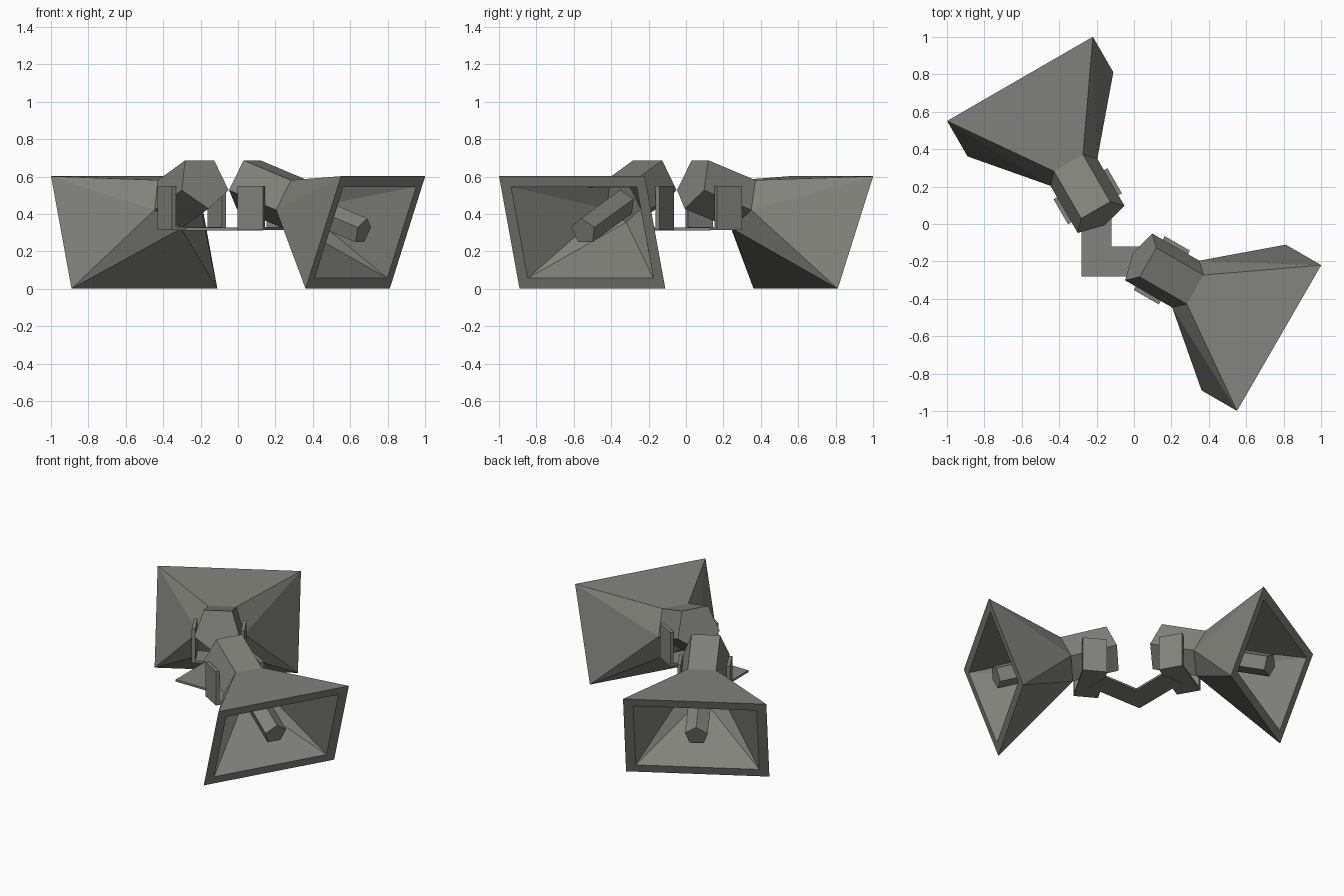
import bpy, bmesh, math
from mathutils import Vector

if "Cube" in bpy.data.objects:
    bpy.data.objects.remove(bpy.data.objects["Cube"])

grey = bpy.data.materials.new("warm grey")
grey.diffuse_color = (0.225, 0.225, 0.205, 1)
grey.use_nodes = True
grey.node_tree.nodes["Principled BSDF"].inputs["Base Color"].default_value = grey.diffuse_color

C20, S20 = math.cos(math.radians(20)), math.sin(math.radians(20))
C30, S30 = math.cos(math.radians(30)), 0.5
T0 = -0.14                       # sideways offset of each horn's axis
REAR = (0.125, 0.572)            # rear centre of the horn (outward, height)


def place(s, t, z, swap):
    """Outward / sideways / height to world; the second horn swaps x and y."""
    x, y = -S30 * s + C30 * t, C30 * s + S30 * t
    return Vector((y, x, z)) if swap else Vector((x, y, z))


def on_axis(d, a, b, swap):
    """Point at distance d along the tilted axis, a sideways, b upwards."""
    return place(REAR[0] + d * C20 + b * S20, T0 + a, REAR[1] - d * S20 + b * C20, swap)


def make(name, bm):
    bmesh.ops.recalc_face_normals(bm, faces=bm.faces)
    me = bpy.data.meshes.new(name)
    bm.to_mesh(me)
    bm.free()
    me.materials.append(grey)
    ob = bpy.data.objects.new(name, me)
    bpy.context.collection.objects.link(ob)


def ring(bm, d, pts, swap):
    return [bm.verts.new(on_axis(d, a, b, swap)) for a, b in pts]


def pentagon(r, start):
    return [(r * math.cos(math.radians(start + 72 * i)),
             r * math.sin(math.radians(start + 72 * i))) for i in range(5)]


def rect(w, h):
    return [(w, h), (-w, h), (-w, -h), (w, -h)]


def bridge(bm, a, b):
    n = len(a)
    for i in range(n):
        bm.faces.new((a[i], a[(i + 1) % n], b[(i + 1) % n], b[i]))


def flare(bm, p, q):
    """Loft from a flat-topped pentagon to a rectangle."""
    tr, tl, sl, bot, sr = p
    for f in ((tr, tl, q[1], q[0]), (tl, sl, q[1]), (sl, q[2], q[1]), (sl, bot, q[2]),
              (bot, q[3], q[2]), (bot, sr, q[3]), (sr, q[0], q[3]), (sr, tr, q[0])):
        bm.faces.new(f)


def prism(name, bottom, top):
    bm = bmesh.new()
    a, b = [[bm.verts.new(p) for p in pts] for pts in (bottom, top)]
    bridge(bm, a, b)
    bm.faces.new(a)
    bm.faces.new(b)
    make(name, bm)


def block(name, s, t, z, swap):
    corners = [(s[0], t[0]), (s[1], t[0]), (s[1], t[1]), (s[0], t[1])]
    prism(name, *[[place(a, T0 + b, h, swap) for a, b in corners] for h in z])


for swap, side in ((False, "back"), (True, "front")):
    # driver body, flared horn, flat rim and hollow inside
    bm = bmesh.new()
    rear = ring(bm, 0, pentagon(0.152, 54), swap)
    throat = ring(bm, 0.31, pentagon(0.152, 54), swap)
    mouth = ring(bm, 0.79, rect(0.45, 0.32), swap)
    lip = ring(bm, 0.79, rect(0.388, 0.26), swap)
    inner = ring(bm, 0.33, pentagon(0.11, 54), swap)
    bm.faces.new(rear)
    bridge(bm, rear, throat)
    flare(bm, throat, mouth)
    bridge(bm, mouth, lip)
    flare(bm, inner, lip)
    bm.faces.new(inner)
    make(side + "_horn", bm)

    # rod inside the mouth
    prism(side + "_horn_rod", *[[on_axis(d, a, b, swap) for a, b in pentagon(0.075, 90)]
                                for d in (0.32, 0.775)])

    # U-shaped mount: two side plates and a base strip
    for sign, label in ((-1, "left"), (1, "right")):
        block(f"{side}_mount_{label}_plate", (0.175, 0.33),
              sorted((sign * 0.143, sign * 0.166)), (0.315, 0.55), swap)
    block(side + "_mount_base", (0.175, 0.33), (-0.145, 0.145), (0.315, 0.33), swap)

# L-shaped arm joining the two mounts
arm = [(-0.28, -0.28), (0.13, -0.28), (0.13, -0.12), (-0.12, -0.12), (-0.12, 0.13), (-0.28, 0.13)]
prism("connecting_arm", *[[Vector((x, y, z)) for x, y in arm] for z in (0.313, 0.327)])
